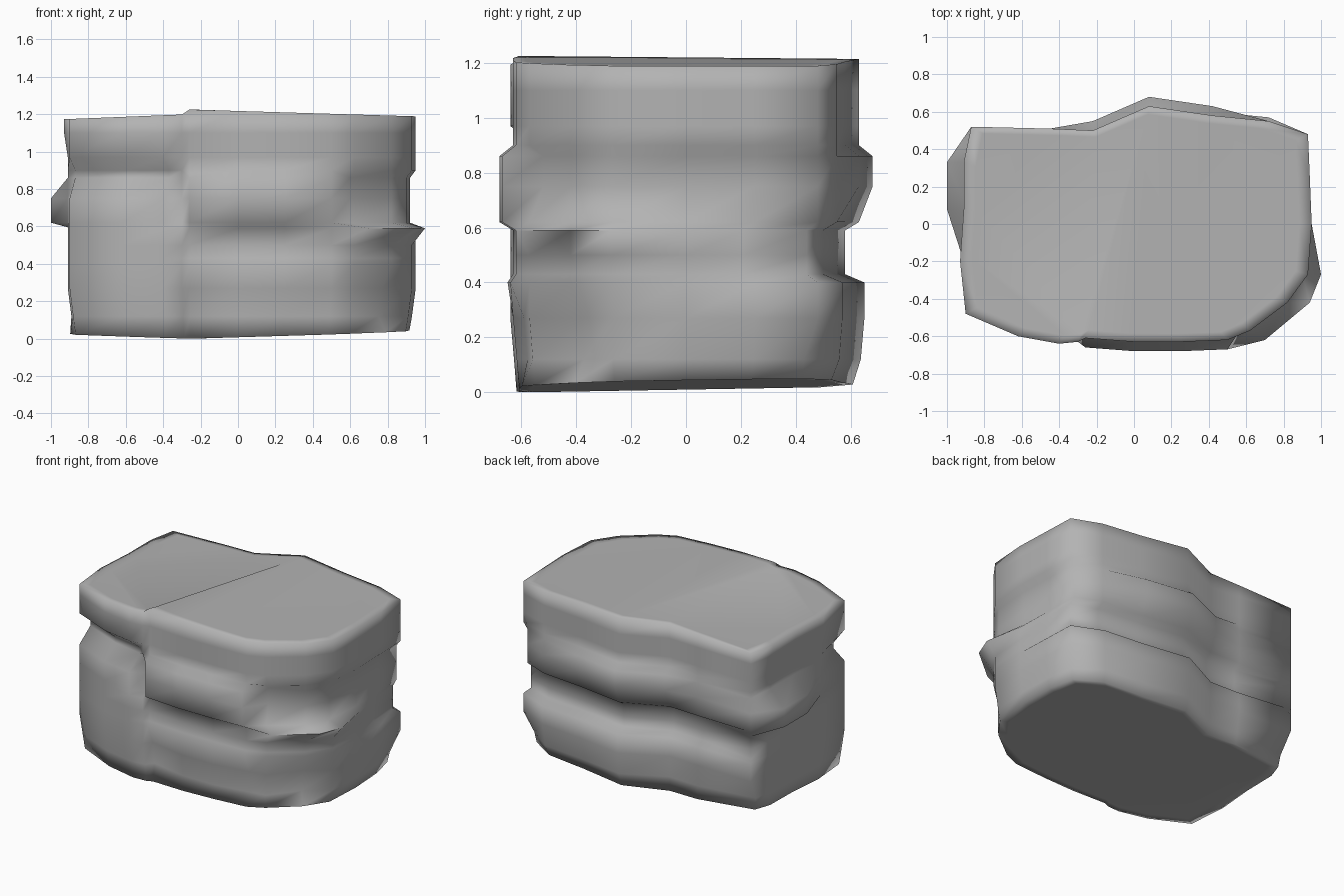
import bpy
import bmesh
from mathutils import Vector

default_cube = bpy.data.objects.get("Cube")
if default_cube:
    bpy.data.objects.remove(default_cube, do_unlink=True)

# Plan outline, counter-clockwise from the front left corner
OUTLINE = [(-.9, -.48), (-.62, -.6), (-.4, -.64), (-.3, -.63), (-.26, -.61),
           (0, -.63), (.25, -.63), (.5, -.62), (.62, -.57), (.82, -.42),
           (.93, -.27), (.95, 0), (.94, .25), (.93, .48), (.72, .55),
           (.42, .58), (.08, .63), (-.22, .5), (-.45, .51), (-.87, .52),
           (-.91, .33), (-.91, .08), (-.93, -.2)]

# Heights of the strata
HEIGHTS = [.03, .12, .27, .4, .43, .5, .59, .62, .75, .86, .9, .97, 1.1, 1.18]


def pushed(columns, layers, x=0, y=0):
    """A block or crevice: a patch of the wall moved sideways."""
    return columns, layers, Vector((x, y))


LOWER, WAIST, MIDDLE = range(1, 4), range(4, 7), range(7, 10)
UNDERCUT, LEDGE, GROOVE = range(2), (6,), (9, 10)

# Rear blocks and recesses
REAR = [pushed(range(14, 17), LOWER, y=.02),
        pushed(range(14, 19), WAIST, y=-.05),
        pushed(range(15, 18), (8, 9), y=.05),
        pushed((19,), UNDERCUT, y=-.07),
        pushed((13,), UNDERCUT, x=-.03, y=-.04),
        pushed((12, 13), WAIST, x=-.03, y=-.04)]

# Front blocks, cracks and scoops
FRONT = [pushed(range(4, 8), MIDDLE, y=-.05),
         pushed(range(4, 8), (3,), y=-.02),
         pushed(range(3), GROOVE, x=.03, y=.08),
         pushed((3,), MIDDLE, y=.05),
         pushed((4, 7), (1, 2), y=.03),
         pushed((8,), (8, 9), x=-.02, y=.05),
         pushed((9,), (1, 2), x=-.05, y=.04)]

# Side ledge, bulge and recesses
SIDES = [pushed((8,), LEDGE, x=.08, y=-.05),
         pushed((9,), LEDGE, x=.12),
         pushed((10,), LEDGE, x=.07),
         pushed(range(10, 14), MIDDLE, x=-.03),
         pushed((20, 21), (7, 8), x=-.11),
         pushed(range(20, 23), range(1, 12), x=.02)]


def bottom_height(x, y):
    return .03 * abs(x + .25) + .015 * (y + .6)


def top_height(x, raised):
    return 1.225 - .03 * (x + .26) if raised else 1.2 + .04 * (x + .26)


def rock_point(column, layer):
    height = HEIGHTS[layer]
    taper = .04 * max(0, 1 - height / .25)
    point = Vector(OUTLINE[column]) * (1 - taper)
    for block_columns, block_layers, shift in REAR + FRONT + SIDES:
        if column in block_columns and layer in block_layers:
            point += shift
    if height == HEIGHTS[0]:
        height = bottom_height(*point)
    elif height == HEIGHTS[-1]:
        height = top_height(point.x, 4 <= column <= 16)
    return Vector((point.x, point.y, height))


def bridge(bm, lower, upper):
    for i in range(len(lower)):
        j = (i + 1) % len(lower)
        bm.faces.new((lower[i], lower[j], upper[j], upper[i]))


def inset_ring(bm, ring):
    return [bm.verts.new((v.co.x * .93, v.co.y * .93, v.co.z)) for v in ring]


# Layered wall of the boulder
bm = bmesh.new()
rings = [[bm.verts.new(rock_point(column, layer))
          for column in range(len(OUTLINE))]
         for layer in range(len(HEIGHTS))]
for lower, upper in zip(rings, rings[1:]):
    bridge(bm, lower, upper)

# Underside
under = inset_ring(bm, rings[0])
bridge(bm, under, rings[0])
bm.faces.new(under[::-1])

# Top, split into a low slab and a raised slab with a step between them
crown = inset_ring(bm, rings[-1])
bridge(bm, rings[-1], crown)
bm.faces.new(crown[4:17])
bm.faces.new(crown[17:] + crown[:4])
bm.faces.new((crown[3], crown[4], crown[16], crown[17]))

bmesh.ops.triangulate(bm, faces=[f for f in bm.faces if len(f.verts) > 4])
bmesh.ops.recalc_face_normals(bm, faces=bm.faces)
mesh = bpy.data.meshes.new("boulder")
bm.to_mesh(mesh)
bm.free()
boulder = bpy.data.objects.new("boulder", mesh)
bpy.context.collection.objects.link(boulder)

# Plain grey stone
stone = bpy.data.materials.new("grey_stone")
stone.use_nodes = True
colour = (.45, .45, .45, 1)
stone.diffuse_color = colour
stone.node_tree.nodes["Principled BSDF"].inputs["Base Color"].default_value = colour
mesh.materials.append(stone)

# Soft shading with only the deepest cracks kept sharp
bpy.ops.object.select_all(action="DESELECT")
boulder.select_set(True)
bpy.context.view_layer.objects.active = boulder
bpy.ops.object.shade_smooth_by_angle(angle=1.75)
